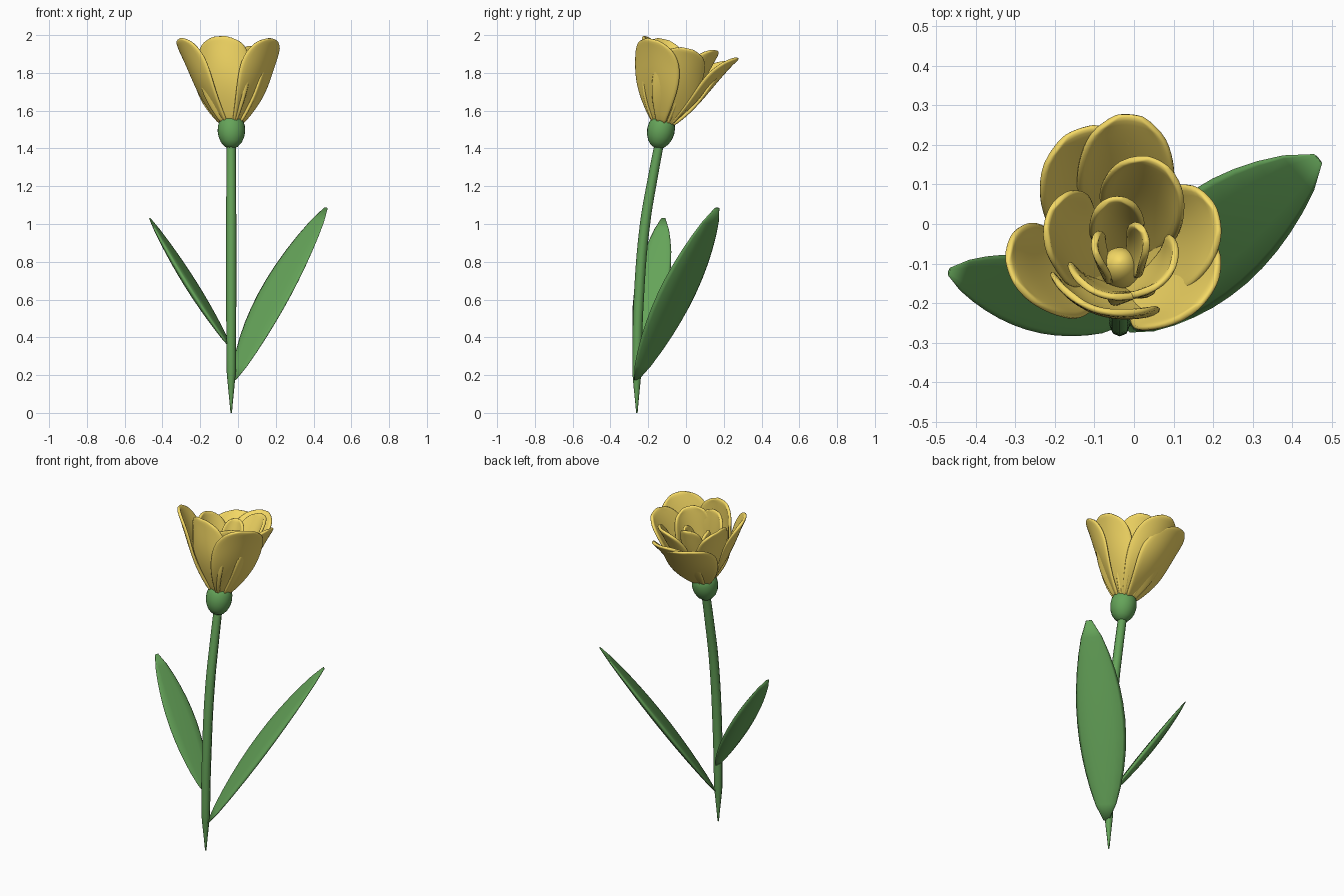
import bpy
from math import sin, cos, pi, sqrt
from mathutils import Vector

if "Cube" in bpy.data.objects:
    bpy.data.objects.remove(bpy.data.objects["Cube"])


def material(name, color):
    m = bpy.data.materials.new(name)
    m.diffuse_color = (*color, 1)
    m.use_nodes = True
    m.node_tree.nodes["Principled BSDF"].inputs["Base Color"].default_value = m.diffuse_color
    return m


GREEN = material("leaf_green", (0.13, 0.37, 0.1))
YELLOW = material("petal_yellow", (0.92, 0.7, 0.13))
BASE = Vector((-0.035, -0.125, 1.53))          # where the petals meet
AXIS = Vector((0, 0.22, 0.975)).normalized()   # tilt of the flower head


def grid_object(name, rows, mat, thickness=0, wrap=False):
    """Mesh from rows of points, optionally thickened and rounded."""
    n = len(rows[0])
    verts = [p for row in rows for p in row]
    faces = []
    for i in range(len(rows) - 1):
        for j in range(n if wrap else n - 1):
            k = (j + 1) % n
            faces.append((i * n + j, i * n + k, (i + 1) * n + k, (i + 1) * n + j))
    if wrap:
        faces += [tuple(reversed(range(n))), tuple(range(len(verts) - n, len(verts)))]
    me = bpy.data.meshes.new(name)
    me.from_pydata(verts, [], faces)
    me.materials.append(mat)
    me.shade_smooth()
    ob = bpy.data.objects.new(name, me)
    bpy.context.collection.objects.link(ob)
    if thickness:
        s = ob.modifiers.new("thickness", 'SOLIDIFY')
        s.thickness, s.offset = thickness, 0
        b = ob.modifiers.new("rounding", 'SUBSURF')
        b.levels = b.render_levels = 1
    return ob


def petal(name, tip, width, curl, bulge, thickness=0.018):
    """Cupped petal rising from the calyx to a rounded, slightly flared tip."""
    rel = Vector(tip) - BASE
    height = rel.dot(AXIS)
    radial = rel - AXIS * height
    reach = radial.length
    radial.normalize()
    side = AXIS.cross(radial)
    start = min(0.04, reach * 0.3)
    rows = []
    for i in range(12):
        v = sin(pi / 2 * i / 11) * 0.5 + 0.5 * i / 11
        if v < 0.66:
            w = 0.28 + 0.72 * sin(pi / 2 * v / 0.66)
        else:
            w = 0.2 + 0.8 * sqrt(max(0, 1 - ((v - 0.66) / 0.34) ** 2.3))
        r = start + (reach - start) * (0.92 * v + 0.08 * v ** 5) + bulge * sin(pi * v)
        row = []
        for j in range(9):
            x = (j / 4 - 1) * w * width
            a = x / curl
            row.append(BASE + AXIS * (height * v) + side * (curl * sin(a))
                       + radial * (r - curl * (1 - cos(a)) * min(1, 0.3 + v)))
        rows.append(row)
    grid_object(name, rows, YELLOW, thickness)


def leaf(name, base, mid, tip, width, cup, thick=0.022):
    """Long lens-section blade along a gentle curve, slightly cupped."""
    base, mid, tip = Vector(base), Vector(mid), Vector(tip)
    ctrl = mid * 2 - (base + tip) / 2
    along = (tip - base).normalized()
    side = along.cross(Vector((0, 0, 1))).normalized()
    up = side.cross(along)
    rows = []
    for i in range(13):
        t = i / 12
        c = base * (1 - t) ** 2 + ctrl * 2 * t * (1 - t) + tip * t * t
        f = 0.12 + 0.88 * max(0, sin(pi * t)) ** 0.75
        rows.append([c + side * (width * f * cos(k * pi / 6))
                     + up * f * (thick * sin(k * pi / 6) + cup * (cos(k * pi / 6) ** 2 - 0.5))
                     for k in range(12)])
    grid_object(name, rows, GREEN, wrap=True)


# Stem: tapered curve with a pointed foot
cu = bpy.data.curves.new("stem", 'CURVE')
cu.dimensions = '3D'
cu.bevel_depth, cu.bevel_resolution, cu.resolution_u = 0.027, 2, 5
cu.use_fill_caps = True
path = [(-0.26, 0, 0.15), (-0.26, 0.22, 0.9), (-0.25, 0.6, 1), (-0.217, 1.0, 1),
        (-0.175, 1.25, 0.95), (-0.135, 1.46, 0.9)]
sp = cu.splines.new('BEZIER')
sp.bezier_points.add(len(path) - 1)
for p, (y, z, r) in zip(sp.bezier_points, path):
    p.co, p.radius = (-0.036, y, z), r
    p.handle_left_type = p.handle_right_type = 'AUTO'
cu.materials.append(GREEN)
bpy.context.collection.objects.link(bpy.data.objects.new("stem", cu))

# Calyx: tilted egg-shaped cup under the petals
X = Vector((1, 0, 0))
Y = AXIS.cross(X)
profile = [(0.012, -0.132), (0.035, -0.122), (0.055, -0.1), (0.068, -0.07), (0.073, -0.04),
           (0.071, -0.01), (0.064, 0.012), (0.056, 0.022), (0.045, 0.012)]


def turned(name, prof, mat):
    """Round part turned about the flower axis."""
    grid_object(name, [[BASE + AXIS * h + X * (r * cos(k * pi / 12)) + Y * (r * sin(k * pi / 12))
                        for k in range(24)] for r, h in prof], mat, wrap=True)


turned("calyx", profile, GREEN)
turned("flower_heart", [(0.04, 0.0), (0.05, 0.05), (0.045, 0.1), (0.025, 0.13), (0.005, 0.14)], YELLOW)

# Leaves
leaf("right_leaf", (-0.02, -0.262, 0.175), (0.2, -0.045, 0.63), (0.465, 0.165, 1.085), 0.135, 0.012)
leaf("left_leaf", (-0.035, -0.25, 0.34), (-0.25, -0.178, 0.68), (-0.467, -0.12, 1.03), 0.092, 0.012)

# Petals: tip position, half width, curl radius, bulge
outer = [((-0.315, -0.12, 1.98), 0.14, 0.22, 0.025), ((-0.14, 0.24, 1.86), 0.165, 0.22, 0.02),
         ((-0.01, 0.277, 1.88), 0.14, 0.17, 0.015), ((0.215, 0.01, 1.93), 0.145, 0.22, 0.02),
         ((0.19, -0.18, 1.98), 0.155, 0.26, 0.02), ((-0.1, -0.215, 1.995), 0.165, 0.2, 0.04)]
inner = [((0.06, 0.16, 1.92), 0.13, 0.15, 0.02), ((-0.22, 0.015, 1.92), 0.125, 0.18, 0.02),
         ((0.08, -0.14, 1.94), 0.135, 0.13, 0.01), ((-0.08, -0.18, 1.94), 0.13, 0.16, 0.005)]
heart = [((-0.05, 0.065, 1.9), 0.085, 0.075, 0.02), ((-0.1, -0.06, 1.86), 0.065, 0.08, 0.01),
         ((0.03, -0.03, 1.87), 0.065, 0.08, 0.01)]
for label, group in (("outer_petal", outer), ("inner_petal", inner), ("heart_petal", heart)):
    for i, args in enumerate(group):
        petal(f"{label}_{i + 1}", *args)
